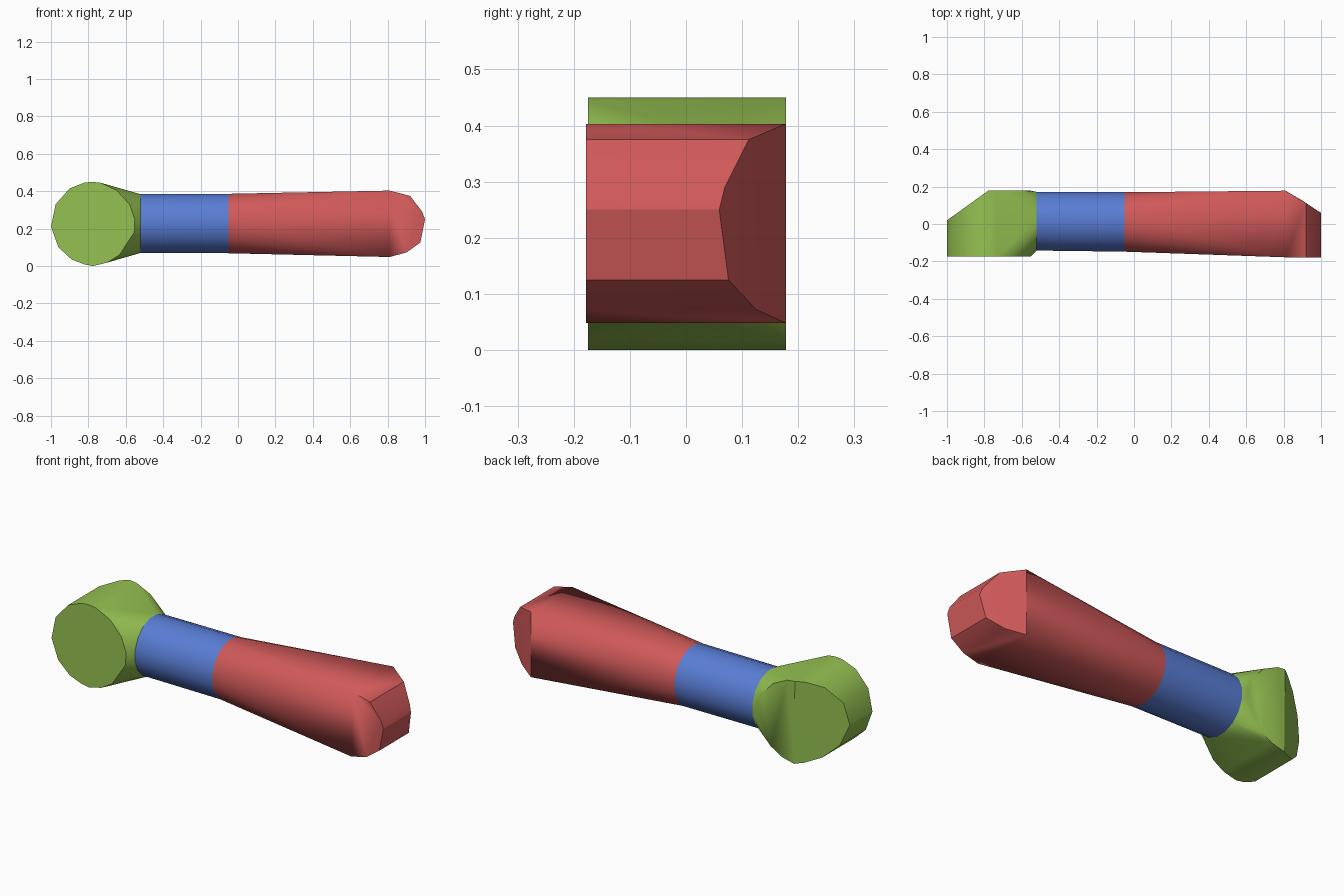
import bpy, bmesh, math

cube = bpy.data.objects.get("Cube")
if cube:
    bpy.data.objects.remove(cube, do_unlink=True)


def material(name, rgb):
    m = bpy.data.materials.new(name)
    m.use_nodes = True
    m.diffuse_color = (*rgb, 1)
    m.node_tree.nodes["Principled BSDF"].inputs["Base Color"].default_value = (*rgb, 1)
    return m


def ring(x, cy, cz, r, n=16):
    """Circle of points facing along x."""
    return [(x, cy + r * math.cos(2 * math.pi * (i + .5) / n),
             cz + r * math.sin(2 * math.pi * (i + .5) / n)) for i in range(n)]


def housing(profile, front, back):
    """Front outline in (x, z), pushed back to a depth that depends on x."""
    return [(x, front, z) for x, z in profile] + [(x, back(x), z) for x, z in profile]


def hull(name, points, mat):
    """Wrap a convex shell around the points."""
    bm = bmesh.new()
    verts = [bm.verts.new(p) for p in points]
    res = bmesh.ops.convex_hull(bm, input=verts)
    junk = {v for v in res["geom_interior"] + res["geom_unused"]
            if isinstance(v, bmesh.types.BMVert)}
    bmesh.ops.delete(bm, geom=list(junk), context='VERTS')
    bmesh.ops.dissolve_limit(bm, angle_limit=math.radians(1),
                             verts=bm.verts[:], edges=bm.edges[:])
    bmesh.ops.recalc_face_normals(bm, faces=bm.faces[:])
    me = bpy.data.meshes.new(name)
    bm.to_mesh(me)
    bm.free()
    me.materials.append(mat)
    ob = bpy.data.objects.new(name, me)
    bpy.context.collection.objects.link(ob)
    bpy.ops.object.select_all(action='DESELECT')
    ob.select_set(True)
    bpy.context.view_layer.objects.active = ob
    bpy.ops.object.shade_smooth_by_angle(angle=math.radians(30))


green = material("green", (.30, .535, .083))
blue = material("blue", (.10, .205, .66))
red = material("red", (.63, .10, .10))

# Joint rings shared by neighbouring parts
ring_a = ring(-.52, .015, .227, .160)
ring_b = ring(-.05, .011, .227, .162)

# Round joint housing with a slanted back corner
joint = [(-1, .21), (-.975, .33), (-.90, .415), (-.82, .446), (-.78, .45),
         (-.735, .445), (-.65, .405), (-.58, .33), (-.552, .25), (-.555, .18),
         (-.635, .058), (-.70, .018), (-.775, 0), (-.82, .008), (-.89, .035), (-.96, .10)]
hull("joint_housing",
     housing(joint, -.175, lambda x: min(.178, .178 + .72 * (x + .78))) + ring_a, green)

# Tube between the housings
hull("link_tube", ring_a + ring_b, blue)

# Tapered arm with a rounded end and slanted back corner
arm_end = [(.81, .403), (.92, .375), (.985, .29), (1, .25), (.975, .125), (.90, .072), (.81, .048)]
hull("tapered_arm",
     housing(arm_end, -.178, lambda x: min(.178, .178 - .66 * (x - .82))) + ring_b, red)
